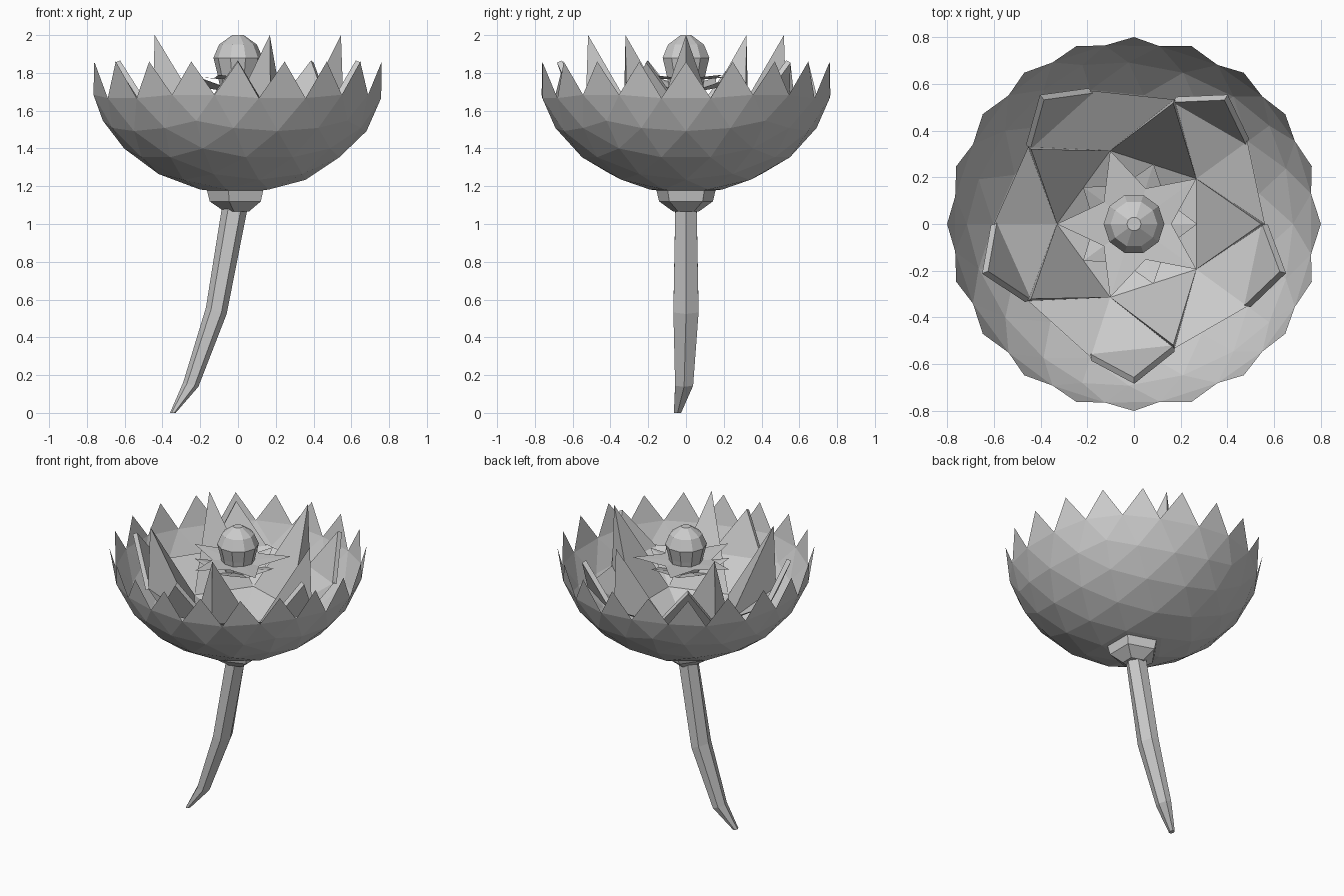
import bpy, bmesh
from math import sin, cos, radians
from mathutils import Vector

if "Cube" in bpy.data.objects:
    bpy.data.objects.remove(bpy.data.objects["Cube"])


def pol(r, deg, z):
    return Vector((r * cos(radians(deg)), r * sin(radians(deg)), z))


def finish(name, bm, thickness=0):
    bmesh.ops.remove_doubles(bm, verts=bm.verts, dist=0.0005)
    bmesh.ops.recalc_face_normals(bm, faces=bm.faces)
    me = bpy.data.meshes.new(name)
    bm.to_mesh(me)
    bm.free()
    ob = bpy.data.objects.new(name, me)
    bpy.context.collection.objects.link(ob)
    if thickness:
        mod = ob.modifiers.new("thickness", "SOLIDIFY")
        mod.thickness = thickness
        mod.offset = 0
    return ob


def add_faces(bm, polys):
    for p in polys:
        bm.faces.new([bm.verts.new(v) for v in p])


def loft(name, rings):
    # Closed skin through rings of equal point count
    bm = bmesh.new()
    loops = [[bm.verts.new(p) for p in ring] for ring in rings]
    n = len(loops[0])
    for a, b in zip(loops, loops[1:]):
        for i in range(n):
            j = (i + 1) % n
            bm.faces.new((a[i], a[j], b[j], b[i]))
    bm.faces.new(loops[0])
    bm.faces.new(loops[-1])
    return finish(name, bm)


# Outer bowl of petals: lower half of a faceted sphere with a saw-tooth rim
bm = bmesh.new()
bmesh.ops.create_icosphere(bm, subdivisions=3, radius=1)
cut = [f for f in bm.faces if any(v.co.z > 0.01 for v in f.verts)
       or sum(abs(v.co.z) < 0.01 for v in f.verts) > 1]
bmesh.ops.delete(bm, geom=cut, context='FACES')
for v in bm.verts:
    v.co = Vector((v.co.x * 0.8, v.co.y * 0.8, 1.86 + v.co.z * 0.7))
finish("outer_petals", bm)

# Inner cup: floor and kite-shaped sides; tall spikes stand on its corners
cup, spikes = bmesh.new(), bmesh.new()
for k in range(5):
    a = 72 * k
    low0, low1 = pol(0.33, a - 36, 1.44), pol(0.33, a + 36, 1.44)
    mid, mid1 = pol(0.56, a, 1.58), pol(0.56, a + 72, 1.58)
    val = pol(0.6, a + 36, 1.61)
    tip = pol(0.545, a, 2.0)
    add_faces(cup, [(low0, low1, Vector((0, 0, 1.3))), (low0, mid, low1),
                    (low1, mid, val), (low1, val, mid1)])
    add_faces(spikes, [(low0, low1, tip), (low0, tip, mid), (low1, mid, tip)])
finish("inner_cup", cup)
finish("tall_petals", spikes)

# Low outward leaning petals between the cup and the bowl
bm = bmesh.new()
for k in range(5):
    a = 72 * k
    add_faces(bm, [(pol(0.6, a - 36, 1.6), pol(0.56, a, 1.57),
                    pol(0.67, a - 18, 1.86))])
finish("side_petals", bm, 0.03)


# Flat stars around the seed head
def star(name, tip, inner, offset, z_tip, z_in, z_mid):
    bm = bmesh.new()
    for i in range(5):
        a = offset + i * 72
        t = pol(tip, a, z_tip)
        l, r = pol(inner, a - 36, z_in), pol(inner, a + 36, z_in)
        mid = pol(0, 0, z_mid)
        add_faces(bm, [(l, t, mid), (t, r, mid)])
    finish(name, bm)


star("stamen_star_upper", 0.33, 0.16, 36, 1.79, 1.77, 1.76)
star("stamen_star_lower", 0.27, 0.17, 0, 1.78, 1.72, 1.69)

# Seed head in the middle
loft("seed_head", [[pol(r, 36 * i, z) for i in range(10)] for r, z in
                   ((0.09, 1.70), (0.11, 1.80), (0.13, 1.88), (0.1, 1.95),
                    (0.03, 2.0))])

# Receptacle under the bowl
loft("receptacle", [[pol(r, 72 * i + 36, z) for i in range(5)] for r, z in
                    ((0.07, 1.065), (0.15, 1.12), (0.17, 1.2))])

# Bent six-sided stem
path = [(-0.345, -0.045, 0.0, 0.015, 0.022), (-0.25, -0.01, 0.15, 0.04, 0.055),
        (-0.115, 0.0, 0.54, 0.055, 0.077), (-0.015, 0.0, 1.1, 0.065, 0.065)]
rings = []
for x, y, z, rx, ry in path:
    tilt = 0.0 if z == 0 else 0.3
    rings.append([(x + rx * cos(radians(t)), y + ry * sin(radians(t)),
                   z - tilt * rx * cos(radians(t)))
                  for t in range(0, 360, 60)])
loft("stem", rings)
